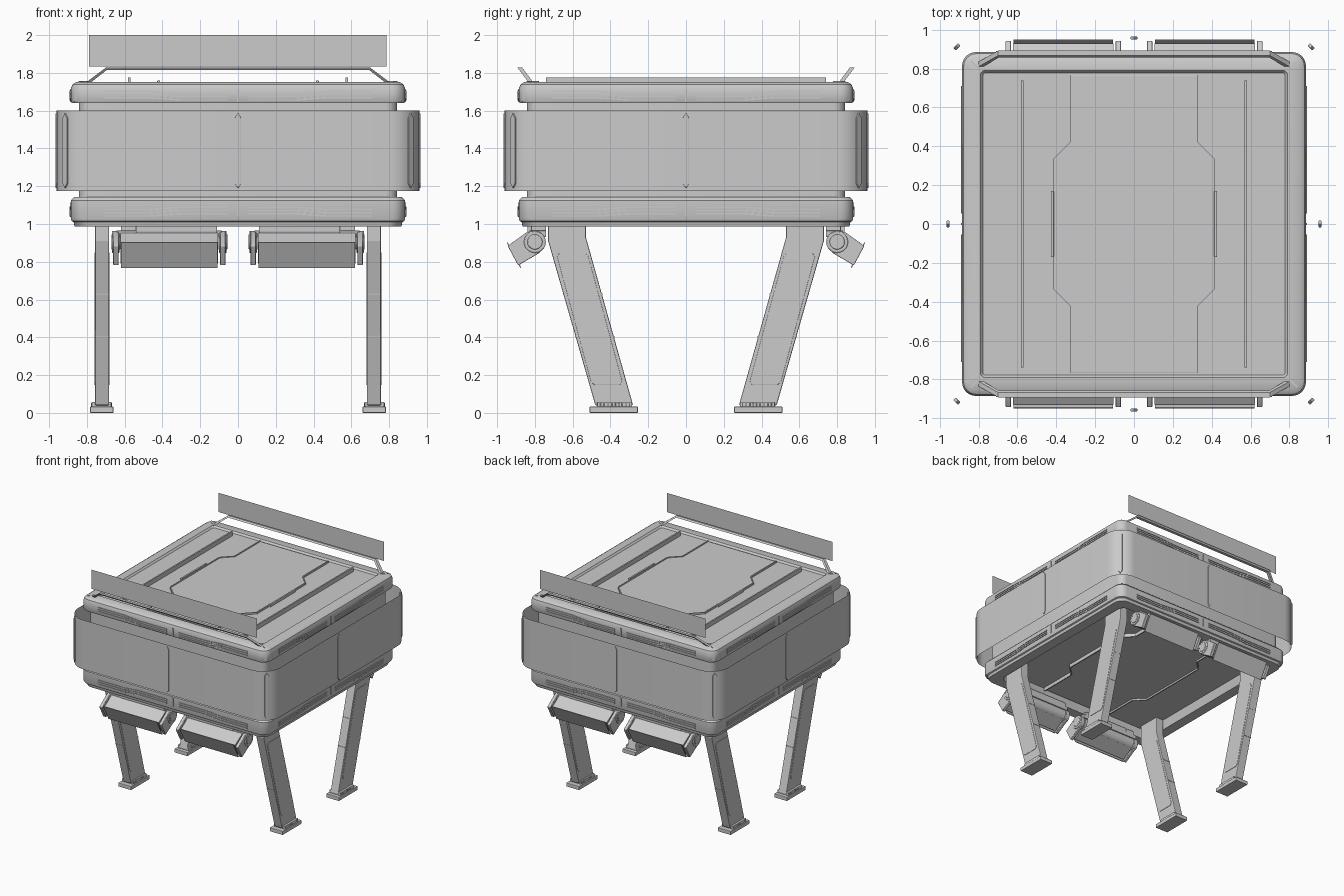
import bpy, bmesh, math
from mathutils import Matrix, Vector

if "Cube" in bpy.data.objects:
    bpy.data.objects.remove(bpy.data.objects["Cube"])

# axis maps for prisms: (u, v, w) -> world
XZ = lambda u, v, w: (u, -w, v)      # drawn on the front, w = distance outward
YZ = lambda u, v, w: (w, u, v)       # drawn on the side, w = x
XY = lambda u, v, w: (u, v, w)       # drawn on the plan, w = z


def prism(bm, pts, a, b, axes=XY, M=Matrix()):
    lo, hi = [[bm.verts.new(M @ Vector(axes(u, v, w))) for u, v in pts] for w in (a, b)]
    n = len(pts)
    bm.faces.new(lo)
    bm.faces.new(hi[::-1])
    for i in range(n):
        bm.faces.new((lo[i], hi[i], hi[(i + 1) % n], lo[(i + 1) % n]))


def rect(u0, u1, v0, v1):
    return [(u0, v0), (u1, v0), (u1, v1), (u0, v1)]


def circle(u, v, r, n=20):
    return [(u + r * math.cos(2 * math.pi * i / n), v + r * math.sin(2 * math.pi * i / n)) for i in range(n)]


def finish(name, bm, mirror="", bevel=0.0, smooth=False):
    bmesh.ops.recalc_face_normals(bm, faces=bm.faces[:])
    me = bpy.data.meshes.new(name)
    bm.to_mesh(me)
    bm.free()
    o = bpy.data.objects.new(name, me)
    bpy.context.collection.objects.link(o)
    if bevel:
        m = o.modifiers.new("bevel", 'BEVEL')
        m.width, m.segments, m.limit_method = bevel, 2, 'ANGLE'
    if mirror:
        m = o.modifiers.new("mirror", 'MIRROR')
        m.use_axis = ("x" in mirror, "y" in mirror, False)
        m.use_mirror_merge = False
    if smooth:
        bpy.ops.object.select_all(action='DESELECT')
        o.select_set(True)
        bpy.context.view_layer.objects.active = o
        bpy.ops.object.shade_smooth_by_angle(angle=math.radians(35))
    return o


def loft(bm, rings, cap=True, n=6):
    """Stack rounded squares given as (half size, corner radius, z)."""
    loops = []
    for h, r, z in rings:
        loop = []
        for k in range(4):
            sx, sy = ((1, 1), (-1, 1), (-1, -1), (1, -1))[k]
            for i in range(n + 1):
                t = math.pi / 2 * (k + i / n)
                loop.append(bm.verts.new((sx * (h - r) + r * math.cos(t), sy * (h - r) + r * math.sin(t), z)))
        loops.append(loop)
    for a, b in zip(loops, loops[1:]):
        for i in range(len(a)):
            j = (i + 1) % len(a)
            bm.faces.new((a[i], a[j], b[j], b[i]))
    if cap:
        bm.faces.new(loops[0][::-1])
        bm.faces.new(loops[-1])


SIDES = [Matrix.Rotation(k * math.pi / 2, 4, 'Z') for k in range(4)]

# main body: recessed underside, lower rim, core, upper rim, recessed roof
bm = bmesh.new()
loft(bm, [(.755, .06, 1.06), (.775, .06, .987), (.865, .08, .987), (.87, .07, 1.01), (.88, .07, 1.015),
          (.885, .07, 1.03), (.885, .07, 1.125), (.868, .065, 1.143), (.842, .06, 1.143), (.842, .06, 1.64),
          (.88, .07, 1.64), (.885, .07, 1.65), (.885, .07, 1.715), (.877, .065, 1.738), (.855, .05, 1.753),
          (.79, .02, 1.753), (.778, .015, 1.738)])
finish("body", bm, smooth=True)

# thin band floating around the core
bm = bmesh.new()
loft(bm, [(.96, .16, 1.175), (.96, .16, 1.6)], cap=False, n=10)
finish("floating_band", bm, smooth=True)

# pointed markers on the band, middle of each side and each corner
bm = bmesh.new()
marker = [(-.017, 1.215), (0, 1.188), (.017, 1.215), (.017, 1.56), (0, 1.587), (-.017, 1.56)]
for M in SIDES:
    prism(bm, marker, .95, .966, XZ, M)
    prism(bm, marker, 1.281, 1.299, XZ, M @ Matrix.Rotation(math.pi / 4, 4, 'Z'))
finish("band_markers", bm, bevel=.003)

# louvres and seams on both rims
bm = bmesh.new()
for M in SIDES:
    for z0, s in ((1.67, 1), (1.068, -1)):
        prism(bm, rect(-.004, .004, z0 - .025, z0 + .045), .88, .89, XZ, M)
        for side in (-1, 1):
            for k in range(3):
                z = z0 + (k - 1) * .017
                z2 = z + s * .012
                bar = [(.055, z), (.31, z), (.46, z2), (.71, z2)]
                pts = bar + [(u, v + .007) for u, v in bar[::-1]]
                prism(bm, [(side * u, v) for u, v in pts], .88, .891, XZ, M)
            for k in range(5):
                u = .31 + k * .034
                z = z0 - .02 + s * k * .003
                prism(bm, [(side * a, b) for a, b in
                           ((u, z), (u + .009, z), (u + .025, z + .045), (u + .016, z + .045))], .88, .89, XZ, M)
finish("rim_louvres", bm)

# diagonal corner seams on the upper rim
bm = bmesh.new()
for M in SIDES:
    prism(bm, rect(-.004, .004, 1.735, 1.756), 1.105, 1.19, XZ, M @ Matrix.Rotation(math.pi / 4, 4, 'Z'))
finish("corner_seams", bm)

# roof hatch with edge strips and handles
quarter = [(.33, .765), (.33, .42), (.415, .335)]
hatch = (quarter + [(x, -y) for x, y in quarter[::-1]] + [(-x, -y) for x, y in quarter]
         + [(-x, y) for x, y in quarter[::-1]])
bm = bmesh.new()
prism(bm, hatch, 1.73, 1.746)
finish("roof_hatch", bm, bevel=.003)
edge = quarter + [(.415, 0)]
strip = edge + [(x - .01, y - .003 * (y > 0)) for x, y in edge[::-1]]
bm = bmesh.new()
prism(bm, strip, 1.74, 1.752)
finish("hatch_edging", bm, "xy")
bm = bmesh.new()
prism(bm, rect(.413, .428, -.17, .17), 1.735, 1.76)
finish("hatch_handles", bm, "x", .003)
bm = bmesh.new()
prism(bm, rect(.57, .582, -.74, .74), 1.735, 1.776)
finish("roof_ridges", bm, "x")

# underside hatch and its edge strips
bm = bmesh.new()
prism(bm, [(x, y * .98) for x, y in hatch], 1.045, 1.065)
finish("underside_hatch", bm, bevel=.003)
bm = bmesh.new()
prism(bm, [(x, y * .98) for x, y in strip], 1.03, 1.055)
finish("underside_edging", bm, "xy")

# slanted legs
bm = bmesh.new()
prism(bm, [(.73, 1.07), (.73, .91), (.48, .04), (.28, .04), (.53, .93), (.53, 1.07)], .682, .757, YZ)
finish("legs", bm, "xy", .006)
bm = bmesh.new()
panel = [(.665, .85), (.683, .83), (.503, .165), (.485, .148), (.35, .148), (.338, .168), (.518, .832), (.54, .85)]
prism(bm, panel, .679, .760, YZ)
finish("leg_side_panels", bm, "xy", .002)
bm = bmesh.new()
for z in (.40, .625):
    y = .28 + (z - .04) * .281
    prism(bm, [(y - .003, z), (y + .205, z), (y + .206, z + .006), (y - .002, z + .006)], .684, .755, YZ)
finish("leg_seams", bm, "xy")

# feet with a ribbed upper step
bm = bmesh.new()
prism(bm, rect(.255, .51, 0, .033), .66, .783, YZ)
prism(bm, rect(.285, .47, .03, .058), .67, .775, YZ)
for k in range(9):
    prism(bm, rect(.295 + k * .019, .303 + k * .019, .033, .054), .667, .778, YZ)
finish("feet", bm, "xy", .004)

# tilted lamps under the front and back edges
P, D, N = (.80, .905), (.88, -.475), (.475, .88)


def tilt(pts):
    return [(P[0] + d * D[0] + p * N[0], P[1] + d * D[1] + p * N[1]) for d, p in pts]


bm = bmesh.new()
prism(bm, circle(*P, .057), .105, .622, YZ)
prism(bm, tilt([(0, -.057), (.12, -.066), (.12, .048), (0, .057)]), .105, .622, YZ)
finish("lamp_housings", bm, "xy", smooth=True)
bm = bmesh.new()
for a, b in ((.06, .1), (.627, .667)):
    prism(bm, tilt([(0, -.062), (.137, -.068), (.137, .05), (.015, .066), (-.03, .05), (-.05, 0)]), a + .006, b - .006, YZ)
    prism(bm, circle(*P, .058), a, b, YZ)
    prism(bm, circle(*P, .04), a - .004, b + .004, YZ)
finish("lamp_brackets", bm, "xy", .004, True)
bm = bmesh.new()
prism(bm, tilt(rect(.128, .133, -.085, .068)), .108, .62, YZ)
finish("lamp_faces", bm, "xy")
bm = bmesh.new()
prism(bm, rect(.74, .83, .93, .965), .085, .645, YZ)
prism(bm, rect(.74, .84, .955, .995), .11, .54, YZ)
prism(bm, rect(.74, .82, .94, .995), .54, .62, YZ)
finish("lamp_mounts", bm, "xy", .004)

# bent rails leaning outward over the roof edges
lean = Matrix.Identity(4)
lean[1][2], lean[1][3] = -.75, .75 * 1.745
rail = [(-.81, 1.745), (-.70, 1.828), (.70, 1.828), (.81, 1.745), (.785, 1.745), (.695, 1.815), (-.695, 1.815), (-.785, 1.745)]
bm = bmesh.new()
prism(bm, rail, .805, .83, XZ, lean)
finish("roof_rails", bm, "y")

# thin floating display sheets above the rails
bm = bmesh.new()
bm.faces.new([bm.verts.new(v) for v in ((-.79, .865, 1.835), (.785, .865, 1.835), (.785, .865, 2), (-.79, .865, 2))])
finish("display_sheets", bm, "y")
